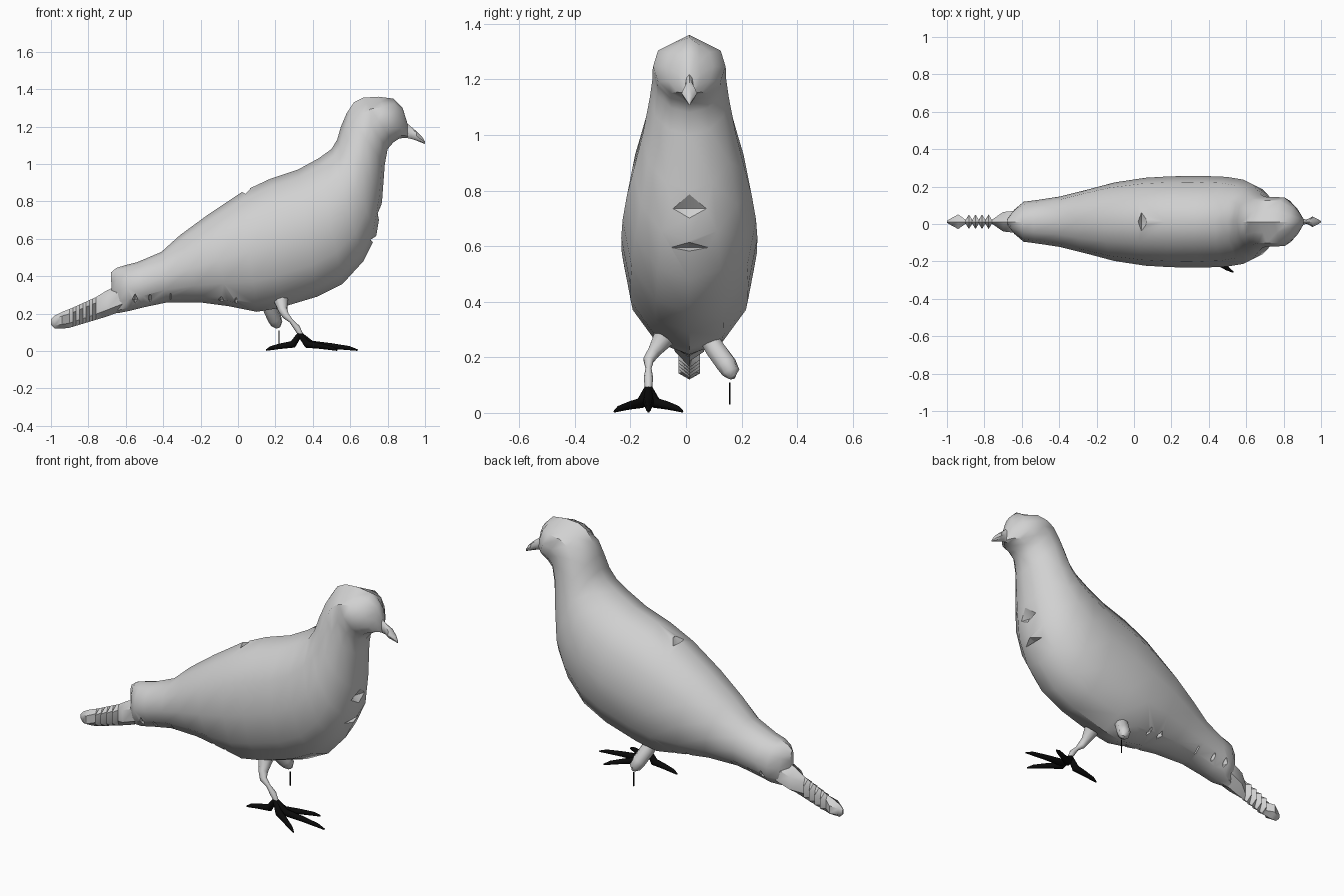
import bpy
import bmesh
from math import sin, cos, pi, radians
from mathutils import Vector

default_cube = bpy.data.objects.get("Cube")
if default_cube:
    bpy.data.objects.remove(default_cube, do_unlink=True)

MIDLINE = 0.012


def make_material(name, colour):
    material = bpy.data.materials.new(name)
    material.use_nodes = True
    material.diffuse_color = colour
    material.node_tree.nodes["Principled BSDF"].inputs["Base Color"].default_value = colour
    return material


plumage_grey = make_material("plumage grey", (0.64, 0.64, 0.64, 1))
foot_black = make_material("foot black", (0.003, 0.003, 0.003, 1))


def finish(bm, name, material):
    """Turn a bmesh into a named object with outward normals."""
    bmesh.ops.recalc_face_normals(bm, faces=bm.faces)
    mesh = bpy.data.meshes.new(name)
    bm.to_mesh(mesh)
    bm.free()
    obj = bpy.data.objects.new(name, mesh)
    bpy.context.collection.objects.link(obj)
    mesh.materials.append(material)
    return obj


def select_only(obj):
    bpy.ops.object.select_all(action="DESELECT")
    obj.select_set(True)
    bpy.context.view_layer.objects.active = obj


def smooth(obj, angle):
    select_only(obj)
    bpy.ops.object.shade_smooth_by_angle(angle=radians(angle))


def skin(name, rings, material):
    """Bridge a row of equal point rings and cap both ends."""
    bm = bmesh.new()
    rows = [[bm.verts.new(point) for point in ring] for ring in rings]
    sides = len(rows[0])
    for lower, upper in zip(rows, rows[1:]):
        for i in range(sides):
            j = (i + 1) % sides
            bm.faces.new((lower[i], lower[j], upper[j], upper[i]))
    bm.faces.new(rows[0])
    bm.faces.new(rows[-1])
    return finish(bm, name, material)


def loft(name, sections, sides, material, crest_above=9):
    """Each section: top x, top z, bottom x, bottom z, half width.
    Sections reaching above crest_above get a straight-sided crest."""
    rings = []
    for top_x, top_z, low_x, low_z, width in sections:
        top = Vector((top_x, MIDLINE, top_z))
        low = Vector((low_x, MIDLINE, low_z))
        centre, half = (top + low) / 2, (top - low) / 2
        side = Vector((0, width, 0))
        ring = []
        for i in range(sides):
            angle = 2 * pi * i / sides
            reach = cos(pi / 6) if top_z > crest_above and i in (1, sides - 1) else 1
            ring.append(centre + reach * (half * cos(angle) + side * sin(angle)))
        rings.append(ring)
    return skin(name, rings, material)


def tube(name, path, sides, material):
    """Tapered tube through (point, radius) pairs."""
    points = [Vector(point) for point, radius in path]
    rings = []
    for i, (point, radius) in enumerate(path):
        along = points[min(i + 1, len(points) - 1)] - points[max(i - 1, 0)]
        turn = along.to_track_quat("Z", "Y")
        rings.append([points[i] + turn @ Vector((radius * cos(2 * pi * k / sides),
                                                 radius * sin(2 * pi * k / sides), 0))
                      for k in range(sides)])
    obj = skin(name, rings, material)
    smooth(obj, 50)
    return obj


def carve(target, centre, size):
    """Cut a small diamond-shaped nick out of the target."""
    bm = bmesh.new()
    poles = [bm.verts.new((centre[0], centre[1], centre[2] + s * size[2])) for s in (-1, 1)]
    belt = [bm.verts.new((centre[0] + size[0] * cos(k * pi / 2),
                          centre[1] + size[1] * sin(k * pi / 2), centre[2]))
            for k in range(4)]
    for k in range(4):
        for pole in poles:
            bm.faces.new((belt[k], belt[(k + 1) % 4], pole))
    cutter = finish(bm, "nick_cutter", plumage_grey)
    cutter.hide_render = True
    modifier = target.modifiers.new("nick", "BOOLEAN")
    modifier.operation = "DIFFERENCE"
    modifier.solver = "EXACT"
    modifier.object = cutter
    select_only(target)
    bpy.ops.object.modifier_apply(modifier=modifier.name)
    bpy.data.objects.remove(cutter, do_unlink=True)


# Body, neck and head in one skin, from the wedge-shaped rump to the face
body = loft("body", [
    (-.68, .42, -.67, .2, .018),
    (-.65, .445, -.63, .205, .065),
    (-.6, .46, -.58, .215, .107),
    (-.54, .475, -.5, .235, .116),
    (-.41, .53, -.38, .26, .135),
    (-.31, .62, -.2, .26, .17),
    (-.16, .73, -.05, .24, .21),
    (.02, .85, .1, .21, .235),
    (.17, .92, .22, .23, .243),
    (.32, .97, .42, .29, .245),
    (.43, 1.03, .56, .36, .24),
    (.5, 1.08, .67, .48, .225),
    (.53, 1.13, .74, .62, .2),
    (.55, 1.2, .77, .8, .168),
    (.58, 1.27, .785, 1, .142),
    (.62, 1.33, .8, 1.08, .132),
    (.67, 1.355, .83, 1.115, .132),
    (.75, 1.36, .86, 1.135, .13),
    (.83, 1.35, .885, 1.14, .085),
    (.88, 1.3, .9, 1.14, .04),
    (.905, 1.22, .91, 1.14, .012)], 12, plumage_grey, crest_above=1.3)

# Nicks in the breast, the back and along both lower flanks
carve(body, (.775, MIDLINE, .735), (.05, .14, .06))
carve(body, (.735, MIDLINE, .595), (.05, .15, .018))
carve(body, (.04, MIDLINE, .865), (.028, .13, .04))
for x in (-.55, -.47, -.36, -.09, -.01):
    for side in (-1, 1):
        carve(body, (x, MIDLINE + side * .095, .275), (.016, .04, .04))
smooth(body, 40)

# Beak, hooked slightly down
beak = loft("beak", [
    (.89, 1.23, .9, 1.14, .016),
    (.925, 1.2, .925, 1.135, .012),
    (.955, 1.175, .955, 1.125, .028),
    (.985, 1.145, .98, 1.115, .014),
    (1, 1.12, 1, 1.107, .004)], 8, plumage_grey)
smooth(beak, 40)

# Tail with a pinched, ridged middle
tail_sections = [(-1, .17, -1, .14, .006), (-.98, .19, -.98, .12, .02),
                 (-.94, .21, -.94, .12, .045)]
RIDGES = 9
for i in range(RIDGES):
    x = -.9 + .14 * i / (RIDGES - 1)
    width = .045 if i % 2 else .012
    tail_sections.append((x, .225 + .45 * (x + .9), x, .125 + .3 * (x + .9), width))
tail_sections += [(-.7, .325, -.7, .185, .06), (-.62, .36, -.62, .215, .07)]
tail = loft("tail", tail_sections, 6, plumage_grey)
smooth(tail, 40)

# Right leg: thigh, knobbly joint and shank
FOOT_Y = -.135
tube("right_leg", [((.23, -.08, .27), .04), ((.24, -.115, .22), .025),
                   ((.255, FOOT_Y, .19), .02), ((.285, FOOT_Y, .16), .011),
                   ((.315, FOOT_Y, .125), .017), ((.34, FOOT_Y, .08), .012)],
     8, plumage_grey)

# Right foot: three front toes and one back toe
ankle = Vector((.33, FOOT_Y, .09))
toe_tips = {"middle_toe": (.64, FOOT_Y), "outer_toe": (.53, -.257),
            "inner_toe": (.53, -.013), "back_toe": (.15, FOOT_Y)}
for name, (x, y) in toe_tips.items():
    tip = Vector((x, y, .005))
    path = [(ankle, .014)]
    for reach, height, radius in ((.2, .036, .02), (.55, .027, .015), (.85, .016, .011)):
        point = ankle.lerp(tip, reach)
        point.z = height
        path.append((point, radius))
    path.append((tip, .004))
    tube(name, path, 8, foot_black)

# Left leg: a blunt stump with a thin pin below it
tube("left_leg_stump", [((.155, .07, .29), .036), ((.17, .105, .23), .038),
                        ((.195, .145, .175), .038), ((.207, .162, .145), .032),
                        ((.215, .165, .125), .012)], 8, plumage_grey)
tube("left_leg_pin", [((.22, .157, .11), .003), ((.22, .157, .03), .003)], 6, foot_black)
